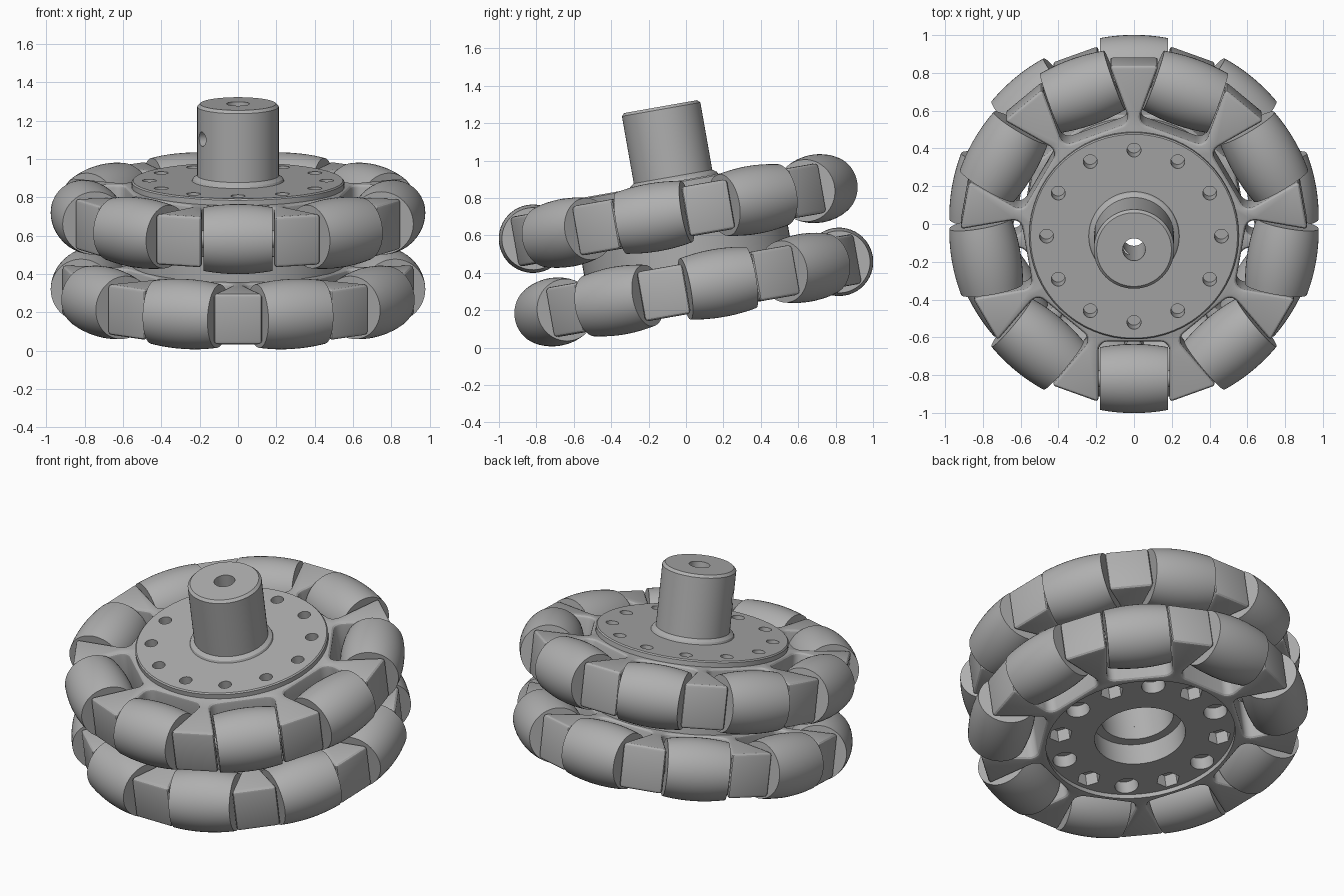
import bpy, bmesh
from math import pi, sin, cos, radians, sqrt
from mathutils import Matrix, Vector

cube = bpy.data.objects.get("Cube")
if cube:
    bpy.data.objects.remove(cube, do_unlink=True)

# Main dimensions, in the wheel's own frame (axle along z)
COUNT = 9
ROW_Z = 0.203          # height of each roller row from the middle
ROLLER_R = 0.795       # distance of roller axes from the axle
WHEEL_R = 0.978        # outer radius of the wheel
HALF_LEN = 0.18        # half length of a roller
TILT = Matrix.Translation((0, 0, 0.5205)) @ Matrix.Rotation(radians(10), 4, 'X')

grey = bpy.data.materials.new("plain_grey")
grey.use_nodes = True
grey.diffuse_color = (0.43, 0.43, 0.43, 1)
grey.node_tree.nodes["Principled BSDF"].inputs["Base Color"].default_value = grey.diffuse_color


def add_object(name, mesh, matrix=TILT):
    obj = bpy.data.objects.new(name, mesh)
    bpy.context.collection.objects.link(obj)
    obj.matrix_world = matrix
    return obj


def to_mesh(name, bm):
    bmesh.ops.recalc_face_normals(bm, faces=bm.faces)
    mesh = bpy.data.meshes.new(name)
    bm.to_mesh(mesh)
    bm.free()
    mesh.materials.append(grey)
    return mesh


def activate(obj):
    bpy.ops.object.select_all(action='DESELECT')
    obj.select_set(True)
    bpy.context.view_layer.objects.active = obj


def smooth(obj):
    activate(obj)
    bpy.ops.object.shade_smooth_by_angle(angle=radians(28))


def lathe(name, profile, steps=64):
    """Turn a closed (radius, z) profile around the z axis."""
    bm = bmesh.new()
    verts = [bm.verts.new((r, 0, z)) for r, z in profile]
    edges = [bm.edges.new((verts[i - 1], v)) for i, v in enumerate(verts)]
    bmesh.ops.spin(bm, geom=verts + edges, cent=(0, 0, 0), axis=(0, 0, 1),
                   angle=2 * pi, steps=steps, use_merge=True)
    bmesh.ops.remove_doubles(bm, verts=bm.verts, dist=1e-5)
    return to_mesh(name, bm)


def rod(bm, radius, bottom, top, matrix=Matrix(), sides=48):
    bmesh.ops.create_cone(bm, cap_ends=True, segments=sides, radius1=radius,
                          radius2=radius, depth=top - bottom,
                          matrix=matrix @ Matrix.Translation((0, 0, (top + bottom) / 2)))


def cut(obj, bm):
    """Subtract the shapes in bm from obj."""
    cutter = add_object("cutter", to_mesh("cutter", bm))
    cutter.hide_render = True
    mod = obj.modifiers.new("cut", 'BOOLEAN')
    mod.operation, mod.solver, mod.object = 'DIFFERENCE', 'EXACT', cutter
    mod.use_self = True
    activate(obj)
    bpy.ops.object.modifier_apply(modifier=mod.name)
    bpy.data.objects.remove(cutter, do_unlink=True)


def bolt_circle():
    """Twelve bolt positions around the axle."""
    for i in range(12):
        yield i, Matrix.Rotation(i * pi / 6, 4, 'Z') @ Matrix.Translation((0.463, 0, 0))


def spoked_body(name, start, z):
    """Disc with a rounded pocket for each roller, leaving spokes between."""
    floor, half, fillet, steps = 0.575, 0.188, 0.05, 5
    pocket = [(0.9, -half)]
    for side in (-1, 1):
        arc = []
        for i in range(steps + 1):
            a = i / steps * pi / 2
            arc.append((floor + fillet - fillet * sin(a),
                        side * (half - fillet + fillet * cos(a))))
        pocket += arc if side < 0 else arc[::-1]
    pocket.append((0.9, half))
    bm = bmesh.new()
    verts = []
    for i in range(COUNT):
        turn = Matrix.Rotation(start + i * 2 * pi / COUNT, 3, 'Z')
        verts += [bm.verts.new(turn @ Vector((x, y, z - 0.135))) for x, y in pocket]
    base = bm.faces.new(verts)
    top = bmesh.ops.extrude_face_region(bm, geom=[base])["geom"]
    bmesh.ops.translate(bm, vec=(0, 0, 0.27),
                        verts=[v for v in top if isinstance(v, bmesh.types.BMVert)])
    obj = add_object(name, to_mesh(name, bm))
    mod = obj.modifiers.new("edges", 'BEVEL')
    mod.width, mod.segments = 0.02, 3
    mod.limit_method, mod.angle_limit = 'ANGLE', radians(30)
    mod.use_clamp_overlap = False
    activate(obj)
    bpy.ops.object.modifier_apply(modifier=mod.name)
    return obj


# Barrel roller whose bulge follows the wheel's outer circle
barrel = [(0.04, -HALF_LEN)]
for i in range(13):
    x = HALF_LEN * (i / 6 - 1)
    barrel.append((sqrt(WHEEL_R ** 2 - x * x) - ROLLER_R, x))
barrel.append((0.04, HALF_LEN))
roller_mesh = lathe("roller", barrel, 48)

bm = bmesh.new()
rod(bm, 0.045, -0.21, 0.21, sides=24)
pin_mesh = to_mesh("roller_pin", bm)

# Rollers and their pins in two staggered rows
for row, start, z in (("upper", -pi / 2, ROW_Z), ("lower", pi / 2, -ROW_Z)):
    for i in range(COUNT):
        place = (TILT @ Matrix.Rotation(start + i * 2 * pi / COUNT, 4, 'Z')
                 @ Matrix.Translation((ROLLER_R, 0, z)) @ Matrix.Rotation(pi / 2, 4, 'X'))
        smooth(add_object(f"{row}_roller_{i + 1}", roller_mesh, place))
        smooth(add_object(f"{row}_roller_pin_{i + 1}", pin_mesh, place))

# Upper spoked body with bore and screw holes
upper = spoked_body("upper_spoked_body", -pi / 2, ROW_Z)
bm = bmesh.new()
rod(bm, 0.21, 0, 0.5)
for i, place in bolt_circle():
    rod(bm, 0.037, 0.25, 0.5, place, 24)
cut(upper, bm)
smooth(upper)

# Lower spoked body with recess, stepped bore and alternating hex and round pockets
lower = spoked_body("lower_spoked_body", pi / 2, -ROW_Z)
bm = bmesh.new()
rod(bm, 0.21, -0.5, 0)
rod(bm, 0.262, -0.45, -0.17)
rod(bm, 0.545, -0.4, -0.31, sides=64)
for i, place in bolt_circle():
    rod(bm, 0.068, -0.38, -0.23, place, 6 if i % 2 else 24)
cut(lower, bm)
smooth(lower)

# Drum joining the two bodies
smooth(add_object("middle_drum", lathe("middle_drum", [
    (0.21, -0.08), (0.56, -0.08), (0.56, 0.08), (0.21, 0.08)])))

# Flange and shaft with axle bore, screw holes and a side screw hole
flange = add_object("flange_and_shaft", lathe("flange_and_shaft", [
    (0.06, 0.325), (0.555, 0.325), (0.555, 0.366), (0.548, 0.373), (0.24, 0.373),
    (0.235, 0.385), (0.213, 0.4), (0.213, 0.765), (0.198, 0.78), (0.06, 0.78)]))
bm = bmesh.new()
for i, place in bolt_circle():
    rod(bm, 0.037, 0.2, 0.5, place, 24)
side = Vector((-0.88, -0.47, 0)).to_track_quat('Z', 'Y').to_matrix().to_4x4()
rod(bm, 0.038, 0.03, 0.3, Matrix.Translation((0, 0, 0.61)) @ side, 24)
cut(flange, bm)
smooth(flange)
